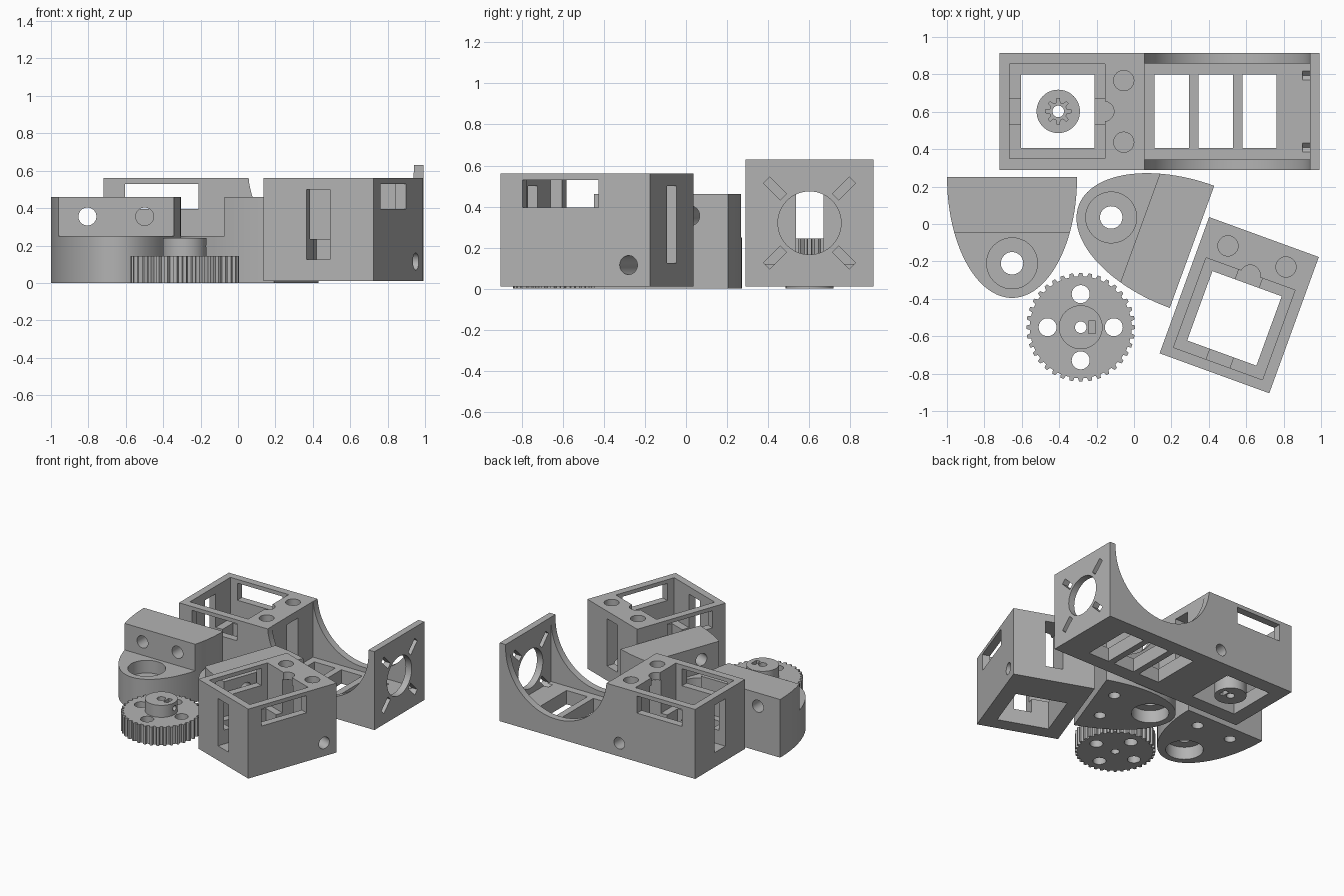
import bpy
import bmesh
from math import cos, sin, pi, radians, sqrt
from mathutils import Matrix, Vector

cube = bpy.data.objects.get("Cube")
if cube:
    bpy.data.objects.remove(cube, do_unlink=True)

grey = bpy.data.materials.new("plain grey")
grey.use_nodes = True
grey.diffuse_color = (0.45, 0.45, 0.45, 1)
grey.node_tree.nodes["Principled BSDF"].inputs["Base Color"].default_value = (0.45, 0.45, 0.45, 1)

# Maps that turn an extrusion along z into one along x or y
AXES = {
    "z": Matrix.Identity(4),
    "y": Matrix(((1, 0, 0, 0), (0, 0, 1, 0), (0, 1, 0, 0), (0, 0, 0, 1))),
    "x": Matrix(((0, 0, 1, 0), (1, 0, 0, 0), (0, 1, 0, 0), (0, 0, 0, 1))),
}


def prism(name, outline, low, high, axis="z"):
    bm = bmesh.new()
    face = bm.faces.new([bm.verts.new((u, v, low)) for u, v in outline])
    top = bmesh.ops.extrude_face_region(bm, geom=[face])["geom"]
    moved = [g for g in top if isinstance(g, bmesh.types.BMVert)]
    bmesh.ops.translate(bm, verts=moved, vec=(0, 0, high - low))
    bm.transform(AXES[axis])
    bmesh.ops.recalc_face_normals(bm, faces=bm.faces)
    mesh = bpy.data.meshes.new(name)
    bm.to_mesh(mesh)
    bm.free()
    mesh.materials.append(grey)
    obj = bpy.data.objects.new(name, mesh)
    bpy.context.collection.objects.link(obj)
    return obj


def circle(u, v, r, n=48):
    return [(u + r * cos(2 * pi * i / n), v + r * sin(2 * pi * i / n)) for i in range(n)]


def rect(u0, u1, v0, v1):
    return [(u0, v0), (u1, v0), (u1, v1), (u0, v1)]


def boolean(obj, other, operation):
    mod = obj.modifiers.new("boolean", "BOOLEAN")
    mod.operation = operation
    mod.solver = "EXACT"
    mod.object = other
    bpy.context.view_layer.objects.active = obj
    bpy.ops.object.modifier_apply(modifier=mod.name)
    bpy.data.objects.remove(other, do_unlink=True)


def cut(obj, outline, low, high, axis="z"):
    boolean(obj, prism("cutter", outline, low, high, axis), "DIFFERENCE")


def add(obj, outline, low, high):
    boolean(obj, prism("extra", outline, low, high), "UNION")


def finish(obj):
    bpy.ops.object.select_all(action="DESELECT")
    obj.select_set(True)
    bpy.context.view_layer.objects.active = obj
    bpy.ops.object.shade_smooth_by_angle(angle=radians(25))


def place(obj, pivot, target, degrees):
    move = Matrix.Translation(Vector((*target, 0))) @ Matrix.Rotation(radians(degrees), 4, "Z")
    obj.data.transform(move @ Matrix.Translation(Vector((-pivot[0], -pivot[1], 0))))


MID = 0.602             # centre line of the long frame
LEFT, WALL = -0.72, 0.055
BASE, TOP = 0.01, 0.56


def hollow_box(obj):
    """Cut the motor compartment and its bolt holes."""
    cut(obj, rect(-0.665, -0.155, MID - 0.253, MID + 0.253), 0.235, 0.8)
    cut(obj, rect(-0.605, -0.21, MID - 0.197, MID + 0.197), -0.1, 0.4)
    cut(obj, rect(MID - 0.067, MID + 0.067, 0.125, 0.5), -0.8, 0.2, "x")
    cut(obj, rect(-0.605, -0.21, 0.395, 0.53), 0.2, 1, "y")
    cut(obj, circle(-0.16, MID, 0.053), 0.13, 0.8)
    for side in (-1, 1):
        cut(obj, circle(-0.055, MID + side * 0.165, 0.054), 0.3, 0.8)
    cut(obj, circle(-0.055, 0.115, 0.046), 0.2, 1, "y")


# Long frame: box, scooped cradle and tall end plate
scoop = [(0.4975 - 0.4425 * cos(a), 0.6 - 0.4425 * sin(a))
         for a in [0.09 + (pi - 0.09) * i / 48 for i in range(49)]]
side_profile = [(LEFT, BASE), (LEFT, TOP)] + scoop + [(0.94, 0.63), (0.992, 0.63), (0.992, BASE)]
frame = prism("long_frame", side_profile, 0.29, 0.914, "y")
cut(frame, rect(WALL, 0.94, MID - 0.257, MID + 0.257), 0.12, 0.8)
for x in (0.11, 0.345, 0.58):
    cut(frame, rect(x, x + 0.183, MID - 0.197, MID + 0.197), -0.1, 0.3)
hollow_box(frame)
# Round opening and diagonal slots in the end plate
cut(frame, circle(MID, 0.32, 0.154, 64), 0.9, 1.1, "x")
for k in range(4):
    a = pi / 4 + k * pi / 2
    slot = [(MID + r * cos(a) - w * sin(a), 0.32 + r * sin(a) + w * cos(a))
            for r, w in rect(0.18, 0.295, -0.022, 0.022)]
    cut(frame, slot, 0.9, 1.1, "x")
finish(frame)

# Separate box turned beside the frame
box = prism("loose_box", rect(LEFT, WALL, 0.29, 0.914), BASE, TOP)
hollow_box(box)
place(box, ((LEFT + WALL) / 2, MID), (0.5625, -0.434), 70)
finish(box)


# Rounded end caps with a raised bolting flange
def end_cap(name):
    outline = [(0.3475 * cos(pi + pi * i / 64), 0.46 + 0.645 * sin(pi + pi * i / 64))
               for i in range(65)]
    cap = prism(name, outline, 0, 0.46)
    cut(cap, rect(-0.5, 0.5, -0.5, 0.165), 0.25, 0.6)
    cut(cap, circle(0, 0, 0.06), -0.1, 0.6)
    cut(cap, circle(0, 0, 0.136), 0.15, 0.6)
    cut(cap, circle(0, 0, 0.136), -0.1, 0.1)
    for x in (-0.153, 0.153):
        cut(cap, circle(x, 0.355, 0.048), 0, 0.6, "y")
        cut(cap, circle(x, 0.33, 0.042), -0.1, 0.3)
    return cap


for name, target, angle in (("end_cap_right", (-0.652, -0.21), 0),
                            ("end_cap_left", (-0.122, 0.035), -110)):
    cap = end_cap(name)
    place(cap, (0, 0), target, angle)
    finish(cap)


def gear_outline(teeth, root, tip):
    points = []
    for i in range(teeth):
        for r, step in ((root, -0.3), (tip, -0.17), (tip, 0.17), (root, 0.3)):
            a = 2 * pi * (i + step) / teeth
            points.append((r * cos(a), r * sin(a)))
    return points


def set_screw(obj, low, high, mid):
    """Shaft bore, nut pocket and radial screw hole in a hub."""
    cut(obj, circle(0, 0, 0.031, 32), -0.1, 0.5)
    cut(obj, rect(0.042, 0.078, -0.034, 0.034), low, high)
    cut(obj, circle(0, mid, 0.02, 24), 0, 0.2, "x")


# Large gear with hub on top
gear = prism("large_gear", gear_outline(36, 0.272, 0.291), 0, 0.145)
add(gear, circle(0, 0, 0.117, 64), 0.1, 0.24)
for dx, dy in ((1, 0), (-1, 0), (0, 1), (0, -1)):
    cut(gear, circle(dx * 0.177, dy * 0.177, 0.048), -0.1, 0.3)
set_screw(gear, 0.155, 0.4, 0.195)
place(gear, (0, 0), (-0.285, -0.552), 0)
finish(gear)

# Small pinion with hub below
pinion = prism("small_pinion", circle(0, 0, 0.116, 64), 0, 0.1)
add(pinion, gear_outline(8, 0.048, 0.071), 0.05, 0.245)
set_screw(pinion, -0.1, 0.085, 0.045)
place(pinion, (0, 0), (-0.405, MID), 0)
finish(pinion)
